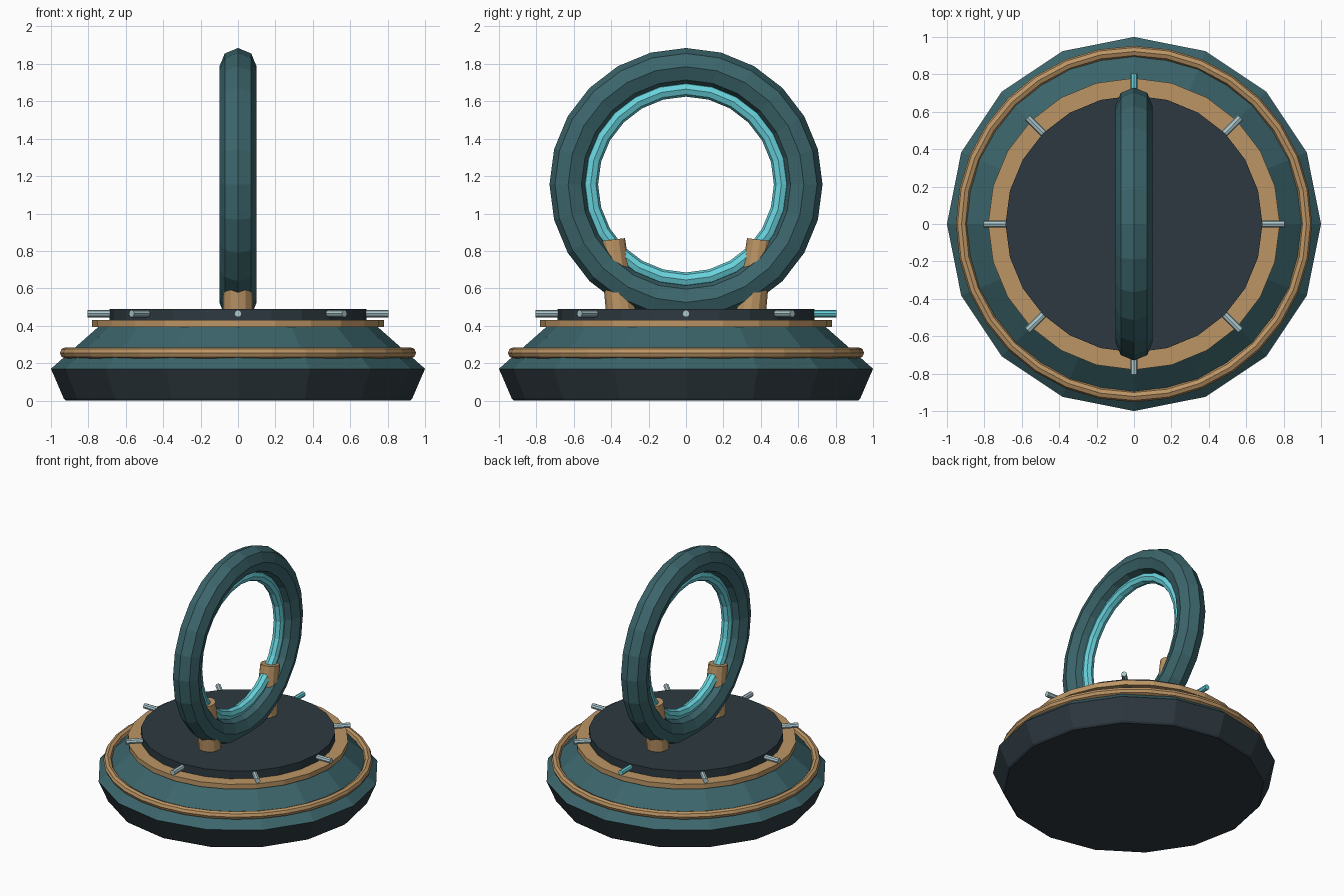
import bpy, math
from mathutils import Vector

if "Cube" in bpy.data.objects:
    bpy.data.objects.remove(bpy.data.objects["Cube"])


def lin(c):
    c /= 255
    return c / 12.92 if c <= 0.04045 else ((c + 0.055) / 1.055) ** 2.4


def mat(name, r, g, b):
    m = bpy.data.materials.new(name)
    m.diffuse_color = (lin(r), lin(g), lin(b), 1)
    m.use_nodes = True
    m.node_tree.nodes["Principled BSDF"].inputs["Base Color"].default_value = m.diffuse_color
    return m


TEAL = mat("teal", 59, 101, 107)
DARK = mat("dark slate", 45, 57, 64)
GOLD = mat("brass", 188, 149, 101)
CYAN = mat("cyan", 104, 210, 220)
PALE = mat("pale grey", 172, 200, 205)


def lathe(name, profile, sides, material):
    """Closed solid of revolution about z from (radius, height) points."""
    n = len(profile)
    verts, faces = [], []
    for r, z in profile:
        for i in range(sides):
            a = 2 * math.pi * i / sides
            verts.append((r * math.cos(a), r * math.sin(a), z))
    for k in range(n - 1):
        for i in range(sides):
            j = (i + 1) % sides
            faces.append((k * sides + i, k * sides + j,
                          (k + 1) * sides + j, (k + 1) * sides + i))
    faces.append(tuple(reversed(range(sides))))
    faces.append(tuple(range((n - 1) * sides, n * sides)))
    me = bpy.data.meshes.new(name)
    me.from_pydata(verts, [], faces)
    me.materials.append(material)
    ob = bpy.data.objects.new(name, me)
    bpy.context.collection.objects.link(ob)
    return ob


def rod(name, p, q, r1, r2, sides, material):
    """Tapered cylinder between two points."""
    p, q = Vector(p), Vector(q)
    ob = lathe(name, [(r1, 0), (r2, (q - p).length)], sides, material)
    ob.location = p
    ob.rotation_euler = (q - p).to_track_quat('Z', 'Y').to_euler()
    return ob


def torus(name, R, r, n, m, z, material, rot=(0, 0, 0)):
    bpy.ops.mesh.primitive_torus_add(major_radius=R, minor_radius=r, major_segments=n,
                                     minor_segments=m, location=(0, 0, z), rotation=rot)
    ob = bpy.context.object
    ob.name = name
    ob.data.materials.clear()
    ob.data.materials.append(material)
    return ob


# stepped base
lathe("base_foot", [(0.92, 0), (0.932, 0.012), (1.0, 0.17)], 16, DARK)
lathe("base_slope", [(1.0, 0.17), (0.745, 0.395)], 16, TEAL)
torus("base_trim", 0.922, 0.03, 32, 8, 0.255, GOLD)
lathe("top_plate", [(0.78, 0.392), (0.78, 0.43)], 24, GOLD)
lathe("turntable", [(0.687, 0.43), (0.687, 0.49)], 24, DARK)

# eight marker pegs, the rear one lit
for i in range(8):
    a = i * math.pi / 4
    d = Vector((math.cos(a), math.sin(a), 0))
    up = Vector((0, 0, 0.465))
    rod("marker_peg_%d" % i, d * 0.64 + up, d * 0.805 + up, 0.02, 0.02, 8,
        CYAN if i == 2 else PALE)

# upright ring with glowing inner ring
upright = (0, math.pi / 2, 0)
torus("gate_ring", 0.63, 0.1, 24, 8, 1.155, TEAL, upright)
torus("inner_glow_ring", 0.51, 0.04, 24, 8, 1.155, CYAN, upright)

# clamps through the ring
for s, side in ((-1, "front"), (1, "rear")):
    rod(side + "_clamp", (0, s * 0.343, 0.45), (0, s * 0.394, 0.86), 0.083, 0.068, 12, GOLD)
